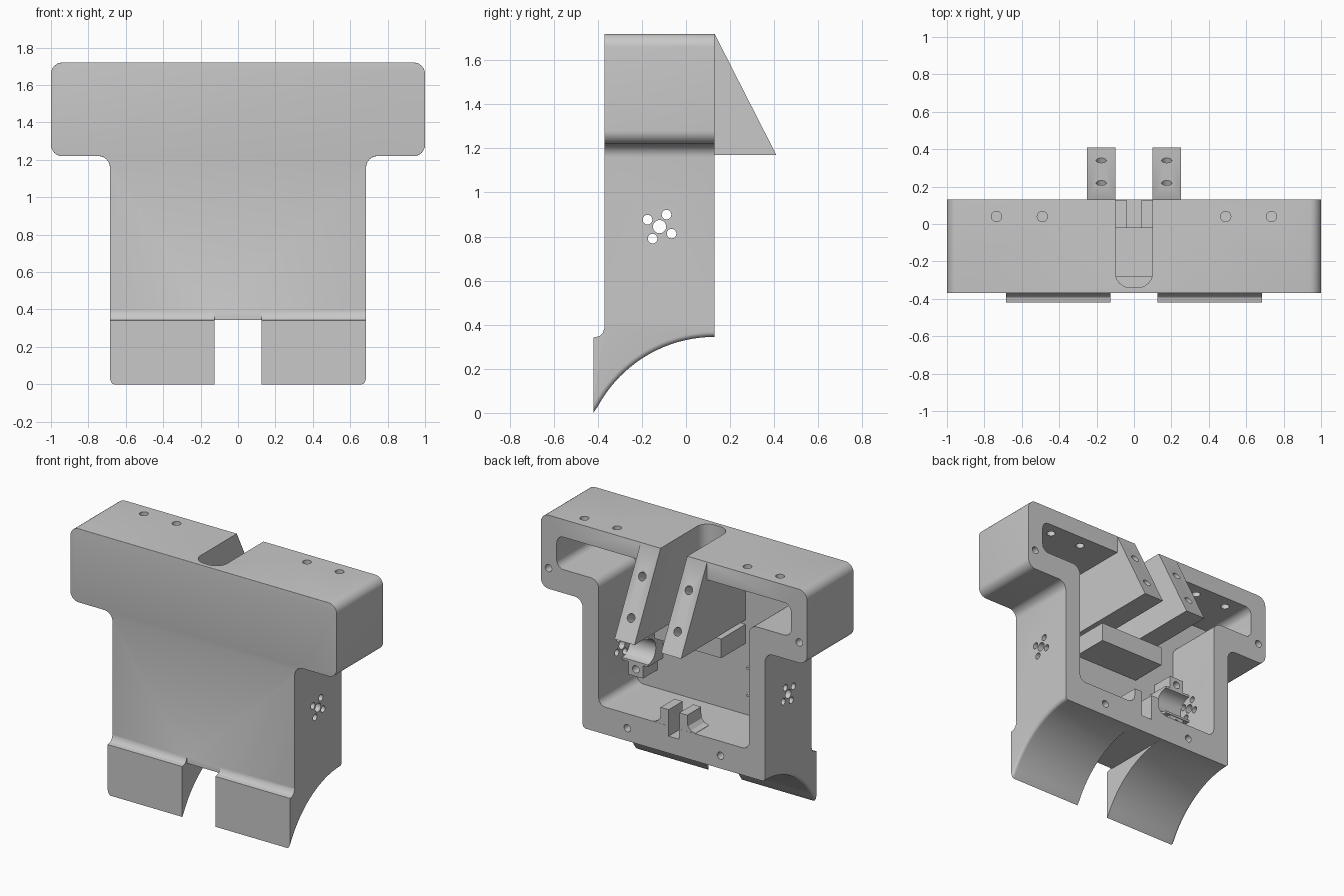
import bpy, bmesh, math
from mathutils import Vector

if "Cube" in bpy.data.objects:
    bpy.data.objects.remove(bpy.data.objects["Cube"])

grey = bpy.data.materials.new("matte grey")
grey.diffuse_color = (0.58, 0.58, 0.58, 1)
grey.use_nodes = True
grey.node_tree.nodes["Principled BSDF"].inputs["Base Color"].default_value = grey.diffuse_color


def finish(name, bm):
    bmesh.ops.recalc_face_normals(bm, faces=bm.faces)
    me = bpy.data.meshes.new(name)
    bm.to_mesh(me)
    bm.free()
    ob = bpy.data.objects.new(name, me)
    bpy.context.collection.objects.link(ob)
    me.materials.append(grey)
    return ob


def rounded(pts, seg=6):
    """Round each (u, v, radius) corner of a polygon."""
    out = []
    for i, (u, v, r) in enumerate(pts):
        p = Vector((u, v))
        if r == 0:
            out.append((u, v))
            continue
        a = (Vector(pts[i - 1][:2]) - p).normalized()
        b = (Vector(pts[(i + 1) % len(pts)][:2]) - p).normalized()
        half = a.angle(b) / 2
        c = p + (a + b).normalized() * r / math.sin(half)
        s = p + a * r / math.tan(half) - c
        e = p + b * r / math.tan(half) - c
        for k in range(seg + 1):
            d = s.lerp(e, k / seg).normalized() * r
            out.append(tuple(c + d))
    return out


def prism(name, pts, axis, a, b, bevel=None, width=0.05):
    """Extrude a profile along an axis; bevel is a rule choosing edges."""
    def at(u, v, w):
        return {"x": (w, u, v), "y": (u, w, v), "z": (u, v, w)}[axis]
    bm = bmesh.new()
    lo = [bm.verts.new(at(u, v, a)) for u, v in pts]
    hi = [bm.verts.new(at(u, v, b)) for u, v in pts]
    bm.faces.new(lo)
    bm.faces.new(hi[::-1])
    n = len(pts)
    for i in range(n):
        j = (i + 1) % n
        bm.faces.new((lo[j], lo[i], hi[i], hi[j]))
    bmesh.ops.recalc_face_normals(bm, faces=bm.faces)
    if bevel:
        edges = [e for e in bm.edges if bevel(e.verts[0].co, e.verts[1].co)]
        bmesh.ops.bevel(bm, geom=edges, offset=width, segments=5, profile=0.5,
                        affect="EDGES", clamp_overlap=True)
    return finish(name, bm)


def box(name, x0, x1, y0, y1, z0, z1):
    return prism(name, [(x0, y0), (x1, y0), (x1, y1), (x0, y1)], "z", z0, z1)


def rod(centre, direction, r, length, seg=24):
    bm = bmesh.new()
    rot = Vector((0, 0, 1)).rotation_difference(Vector(direction)).to_matrix().to_4x4()
    bmesh.ops.create_cone(bm, cap_ends=True, segments=seg, radius1=r, radius2=r, depth=length)
    bmesh.ops.transform(bm, matrix=rot, verts=bm.verts)
    bmesh.ops.translate(bm, vec=centre, verts=bm.verts)
    return finish("hole_cutter", bm)


def combine(tool, op):
    m = body.modifiers.new("b", "BOOLEAN")
    m.operation, m.solver, m.object = op, "EXACT", tool
    bpy.context.view_layer.objects.active = body
    bpy.ops.object.modifier_apply(modifier="b")
    bpy.data.objects.remove(tool, do_unlink=True)


def add(tool):
    combine(tool, "UNION")


def cut(tool):
    combine(tool, "DIFFERENCE")


def tee(arm, stem, top, under, bottom, r, r_in):
    half = [(stem, bottom, r), (stem, under, r_in), (arm, under, r), (arm, top, r)]
    return rounded(half + [(-x, z, q) for x, z, q in reversed(half)])


# T-shaped shell, front rim rounded, hollowed from the back
body = prism("housing", tee(1, 0.685, 1.72, 1.22, 0.345, 0.06, 0.06), "y", -0.37, 0.13,
             lambda p, q: p.y < -0.36 and q.y < -0.36 and max(p.z, q.z) > 0.42)
cut(prism("cavity", tee(0.88, 0.565, 1.60, 1.38, 0.53, 0.05, 0.06), "y", -0.28, 0.3))

# Feet with a concave underside and a small cove at the front
R, cy, cz = 0.603, 0.13, -0.258
a_end = math.atan2(0.258, -0.55)
arc = [(cy + R * math.cos(t), cz + R * math.sin(t))
       for t in [a_end + (math.pi / 2 - a_end) * k / 20 for k in range(21)]]
arc[0] = (-0.42, 0)
foot = arc + [(0.13, 0.42), (-0.36, 0.42), (-0.37, 0.385), (-0.378, 0.362),
              (-0.393, 0.348), (-0.42, 0.342)]
for s in (-1, 1):
    def outer_arc(p, q):
        on_arc = all(abs(math.hypot(c.y - cy, c.z - cz) - R) < 0.01 for c in (p, q))
        return on_arc and abs(p.x) > 0.6 and abs(q.x) > 0.6
    add(prism("foot", foot, "x", s * 0.125, s * 0.685, outer_arc, 0.045))

# Sloped brackets, made as one block and split by the chute
add(prism("brackets", [(-0.31, 1.17), (0.41, 1.17), (0.13, 1.719), (0.1, 1.66), (-0.31, 1.66)],
          "x", -0.25, 0.25))
cut(prism("chute", rounded([(-0.1, -0.34, 0.08), (0.1, -0.34, 0.08), (0.1, 0.6, 0), (-0.1, 0.6, 0)]),
          "z", 1.15, 1.9))

# Shelf under the brackets
add(box("shelf", -0.25, 0.25, -0.31, -0.02, 1.01, 1.14))

# Slotted clip on the cavity floor
flare = [(0.16, 0.5), (0.16, 0.532), (0.125, 0.542), (0.105, 0.565), (0.1, 0.6), (0.1, 0.64)]
add(prism("clip", flare + [(-x, z) for x, z in reversed(flare)], "y", -0.02, 0.129))
cut(box("slot", -0.04, 0.04, -0.05, 0.3, 0.46, 0.8))

# Motor cradles on the side walls, with screw blocks above and below
my, mz = -0.12, 0.845
for s in (-1, 1):
    add(box("cradle", s * 0.37, s * 0.6, -0.3, my, mz - 0.1, mz + 0.1))
    add(box("screw_block", s * 0.41, s * 0.52, -0.3, my - 0.005, mz - 0.19, mz + 0.19))
    cut(rod((s * 0.45, my, mz), (1, 0, 0), 0.085, 0.228))
    for dz in (-0.142, 0.142):
        cut(rod((s * 0.465, my, mz + dz), (0, 1, 0), 0.025, 0.2, 16))
    # Axle hole and four screw holes through each side wall
    cut(rod((s * 0.62, my, mz), (1, 0, 0), 0.03, 0.3))
    for k in range(4):
        t = math.radians(60 + 90 * k)
        cut(rod((s * 0.65, my + 0.063 * math.cos(t), mz + 0.063 * math.sin(t)),
                (1, 0, 0), 0.022, 0.2, 16))
    # Screw holes in the top, the back rim and the brackets
    for x in (0.49, 0.735):
        cut(rod((s * x, 0.04, 1.7), (0, 0, 1), 0.028, 0.3, 16))
    for x, z in ((0.942, 1.36), (0.35, 0.432)):
        cut(rod((s * x, 0.13, z), (0, 1, 0), 0.025, 0.3, 16))
    for y in (0.22, 0.34):
        z = 1.72 - (y - 0.13) * 0.55 / 0.28
        cut(rod((s * 0.175, y, z), (0, 0.55, 0.28), 0.028, 0.24, 16))

body.select_set(True)
bpy.context.view_layer.objects.active = body
bpy.ops.object.shade_smooth_by_angle(angle=math.radians(30))
